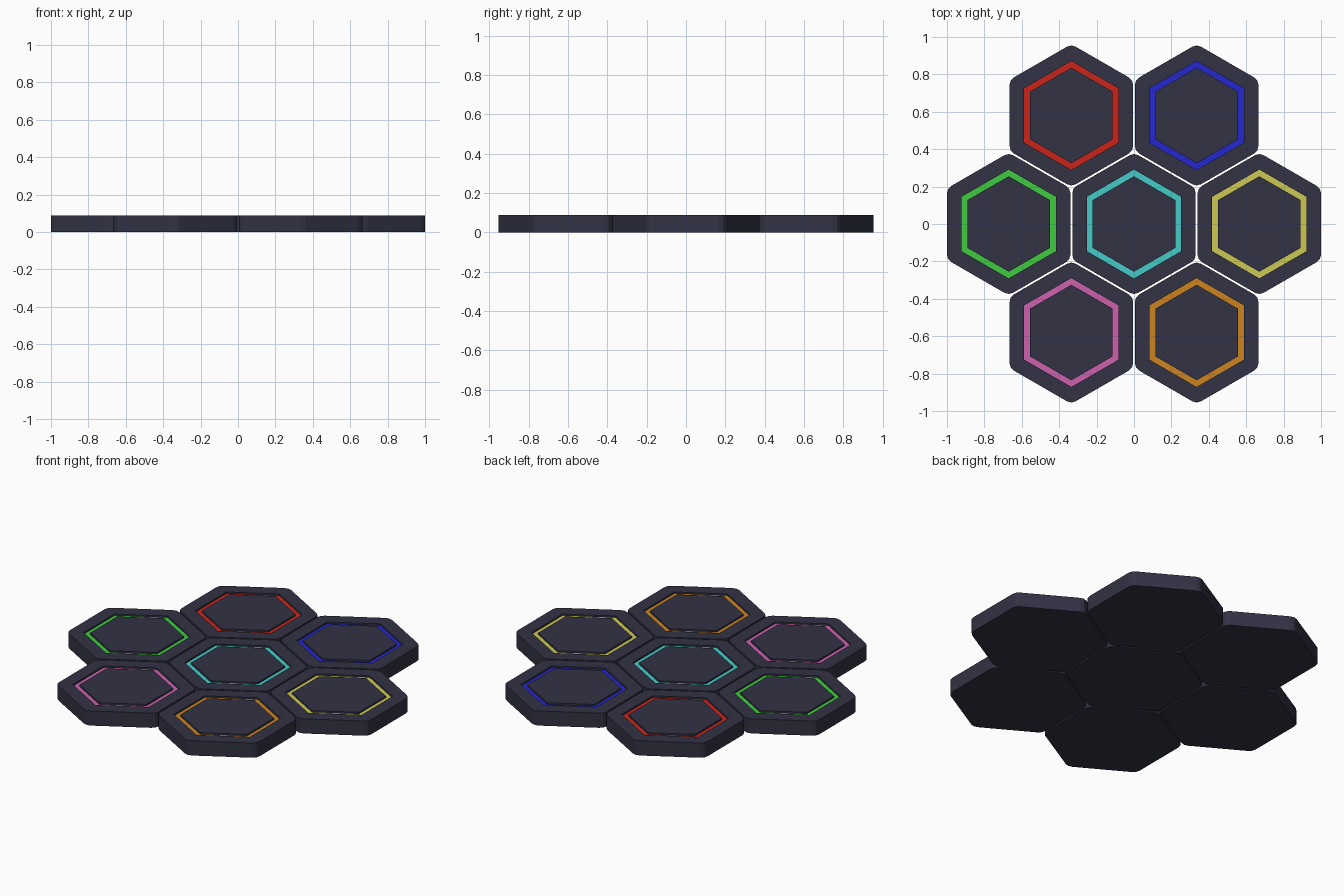
import bpy, bmesh
from math import radians, cos, sin, sqrt

if "Cube" in bpy.data.objects:
    bpy.data.objects.remove(bpy.data.objects["Cube"])

PITCH, APOTHEM, HEIGHT = 0.67, 0.33, 0.088
RING_OUT, RING_IN = 0.252, 0.221      # ring apothems
FLOOR, RING_TOP = HEIGHT - 0.02, HEIGHT - 0.01
SEGS = 3                              # points per rounded corner


def material(name, rgb):
    m = bpy.data.materials.new(name)
    m.diffuse_color = (*rgb, 1)
    m.use_nodes = True
    m.node_tree.nodes["Principled BSDF"].inputs["Base Color"].default_value = m.diffuse_color
    return m


def hex_points(apothem, z, radius=0.0):
    """Pointed-top hexagon, each corner an arc of SEGS points."""
    pts = []
    c = (apothem - radius) * 2 / sqrt(3)
    for i in range(6):
        a = 90 + 60 * i
        for k in range(SEGS):
            b = radians(a - 30 + 60 * k / (SEGS - 1))
            pts.append((c * cos(radians(a)) + radius * cos(b),
                        c * sin(radians(a)) + radius * sin(b), z))
    return pts


def loft(name, loops, closed):
    """Skin between loops; either cap the ends or close into a ring."""
    bm = bmesh.new()
    rows = [[bm.verts.new(p) for p in loop] for loop in loops]
    n = len(rows[0])
    pairs = list(zip(rows, rows[1:]))
    if closed:
        pairs.append((rows[-1], rows[0]))
    else:
        bm.faces.new(rows[0][::-1])
        bm.faces.new(rows[-1])
    for a, b in pairs:
        for i in range(n):
            j = (i + 1) % n
            bm.faces.new((a[i], a[j], b[j], b[i]))
    bmesh.ops.remove_doubles(bm, verts=bm.verts, dist=1e-5)
    bmesh.ops.recalc_face_normals(bm, faces=bm.faces)
    mesh = bpy.data.meshes.new(name)
    bm.to_mesh(mesh)
    bm.free()
    return mesh


def place(name, mesh, x, y):
    ob = bpy.data.objects.new(name, mesh)
    ob.location = (x, y, 0)
    bpy.context.collection.objects.link(ob)


# Tile body with a hexagonal groove in its top
R = 0.045
tile = loft("tile", [hex_points(APOTHEM, 0, R), hex_points(APOTHEM, HEIGHT, R),
                     hex_points(RING_OUT, HEIGHT), hex_points(RING_OUT, FLOOR),
                     hex_points(RING_IN, FLOOR), hex_points(RING_IN, HEIGHT)], False)
tile.materials.append(material("dark_slate", (0.032, 0.032, 0.058)))

# Coloured light ring sitting in the groove
ring = loft("light_ring", [hex_points(RING_OUT, FLOOR), hex_points(RING_OUT, RING_TOP),
                           hex_points(RING_IN, RING_TOP), hex_points(RING_IN, FLOOR)], True)

ROW = PITCH * sqrt(3) / 2
PADS = [("cyan", 0, 0, (0.06, 0.6, 0.58)),
        ("green", -PITCH, 0, (0.05, 0.6, 0.05)),
        ("yellow", PITCH, 0, (0.6, 0.58, 0.09)),
        ("red", -PITCH / 2, ROW, (0.6, 0.018, 0.01)),
        ("blue", PITCH / 2, ROW, (0.018, 0.02, 0.62)),
        ("pink", -PITCH / 2, -ROW, (0.6, 0.12, 0.42)),
        ("orange", PITCH / 2, -ROW, (0.6, 0.23, 0.015))]

# Seven pads in a honeycomb
for name, x, y, rgb in PADS:
    place(name + "_tile", tile, x, y)
    mesh = ring.copy()
    mesh.materials.append(material(name, rgb))
    place(name + "_light_ring", mesh, x, y)
